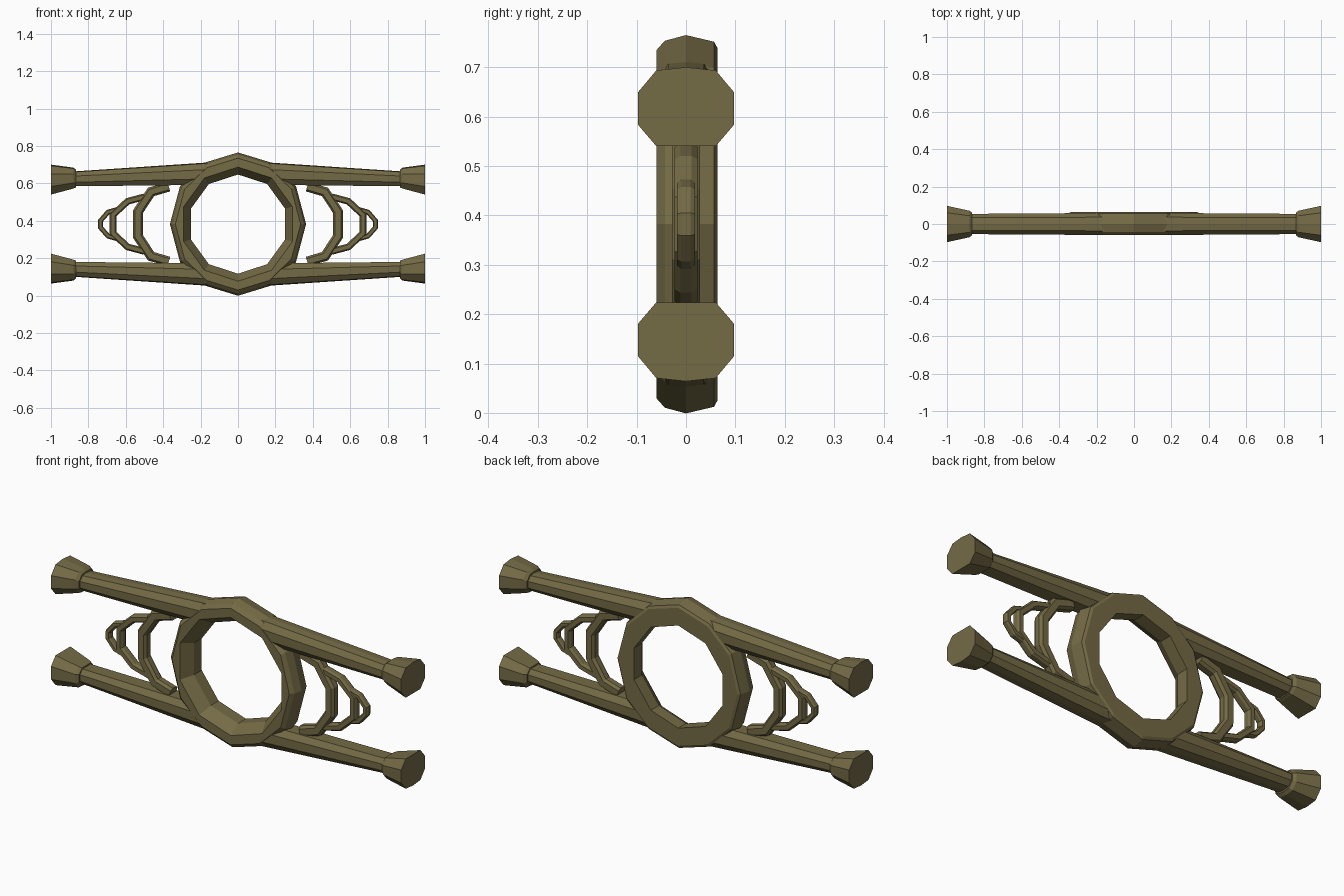
import bpy, bmesh, math
from mathutils import Vector

cube = bpy.data.objects.get("Cube")
if cube:
    bpy.data.objects.remove(cube, do_unlink=True)

MID = 0.382  # height of the horizontal symmetry plane

olive = bpy.data.materials.new("olive_metal")
olive.use_nodes = True
colour = (0.175, 0.145, 0.06, 1)
olive.diffuse_color = colour
olive.node_tree.nodes["Principled BSDF"].inputs["Base Color"].default_value = colour


def loft(name, rings):
    """Skin a list of equal-sized point rings and cap both ends."""
    bm = bmesh.new()
    loops = [[bm.verts.new(p) for p in ring] for ring in rings]
    n = len(loops[0])
    for a, b in zip(loops, loops[1:]):
        for i in range(n):
            j = (i + 1) % n
            bm.faces.new((a[i], a[j], b[j], b[i]))
    bm.faces.new(loops[0])
    bm.faces.new(loops[-1])
    bmesh.ops.recalc_face_normals(bm, faces=bm.faces)
    mesh = bpy.data.meshes.new(name)
    bm.to_mesh(mesh)
    bm.free()
    mesh.materials.append(olive)
    obj = bpy.data.objects.new(name, mesh)
    bpy.context.collection.objects.link(obj)
    return obj


def cut(obj, cutter):
    mod = obj.modifiers.new("opening", 'BOOLEAN')
    mod.operation = 'DIFFERENCE'
    mod.solver = 'EXACT'
    mod.object = cutter
    bpy.context.view_layer.update()
    graph = bpy.context.evaluated_depsgraph_get()
    mesh = bpy.data.meshes.new_from_object(obj.evaluated_get(graph))
    obj.modifiers.clear()
    obj.data = mesh


# Cross-section of arms and feet: slightly peaked outside, flat inside
HALF = [(0.62, 0.92), (1, 0.37), (1, -0.46), (0.62, -1)]
SECTION = [(0, 1)] + HALF + [(-y, z) for y, z in reversed(HALF)]


def bar(name, stations, sx, sz):
    """Stations are (x, bottom, top, half depth) for the upper left bar."""
    rings = []
    for x, low, high, depth in stations:
        mid, h = (low + high) / 2 - MID, (high - low) / 2
        rings.append([Vector((sx * x, depth * y, MID + sz * (mid + h * z)))
                      for y, z in SECTION])
    return loft(name, rings)


def loop(name, half_path, thick, depth, sx):
    """Sweep a chamfered bar along a path mirrored about the middle."""
    pts = half_path + [(x, -z) for x, z in reversed(half_path)]
    pts = [Vector(p) for p in pts]
    profile = [(1, 0.5), (0.6, 1), (-0.6, 1), (-1, 0.5),
               (-1, -0.5), (-0.6, -1), (0.6, -1), (1, -0.5)]
    rings = []
    for i, p in enumerate(pts):
        before = (p - pts[i - 1]).normalized() if i else None
        after = (pts[i + 1] - p).normalized() if i < len(pts) - 1 else None
        before, after = before or after, after or before
        tangent = (before + after).normalized()
        widen = thick / max(0.5, tangent.dot(after))
        normal = Vector((-tangent.y, tangent.x)) * widen
        rings.append([Vector((sx * (p.x + normal.x * u), depth * v,
                              MID + p.y + normal.y * u)) for u, v in profile])
    return loft(name, rings)


# Ten-sided opening, flared toward the front
opening = []
for y, r in [(-0.12, 0.345), (0, 0.265), (0.12, 0.265)]:
    angles = [math.pi / 2 + i * math.tau / 10 for i in range(10)]
    opening.append([(r * math.cos(a), y, MID + r * math.sin(a)) for a in angles])
cutter = loft("opening_cutter", opening)
cutter.hide_render = True

# Central frame with chamfered rims
quarter = [(0, 0.383), (0.18, 0.328), (0.31, 0.203), (0.364, 0)]
right_half = quarter + [(x, -z) for x, z in reversed(quarter[:-1])]
outline = right_half + [(-x, z) for x, z in reversed(right_half[1:-1])]
frame = loft("central_frame", [
    [(x * s, y, MID + z * s) for x, z in outline]
    for y, s in [(-0.06, 0.92), (-0.043, 0.97), (0, 1), (0.057, 0.965), (0.064, 0.93)]])
cut(frame, cutter)

# Four tapered arms with flared feet
for sx, side in ((1, "left"), (-1, "right")):
    for sz, level in ((1, "upper"), (-1, "lower")):
        arm = bar(f"{level}_{side}_arm",
                  [(0.14, 0.592, 0.713, 0.059), (0.9, 0.584, 0.662, 0.054)], sx, sz)
        cut(arm, cutter)
        bar(f"{level}_{side}_foot",
            [(0.865, 0.578, 0.672, 0.06), (0.88, 0.572, 0.684, 0.071),
             (1, 0.54, 0.7, 0.097)], sx, sz)

    # Three nested loops, shrinking outward
    loop(f"{side}_large_loop",
         [(0.37, 0.2), (0.465, 0.172), (0.535, 0.066)], 0.026, 0.028, sx)
    loop(f"{side}_middle_loop",
         [(0.5, 0.146), (0.59, 0.122), (0.668, 0.05)], 0.018, 0.023, sx)
    loop(f"{side}_small_loop",
         [(0.63, 0.083), (0.695, 0.064), (0.735, 0.018)], 0.013, 0.018, sx)

bpy.data.objects.remove(cutter, do_unlink=True)
